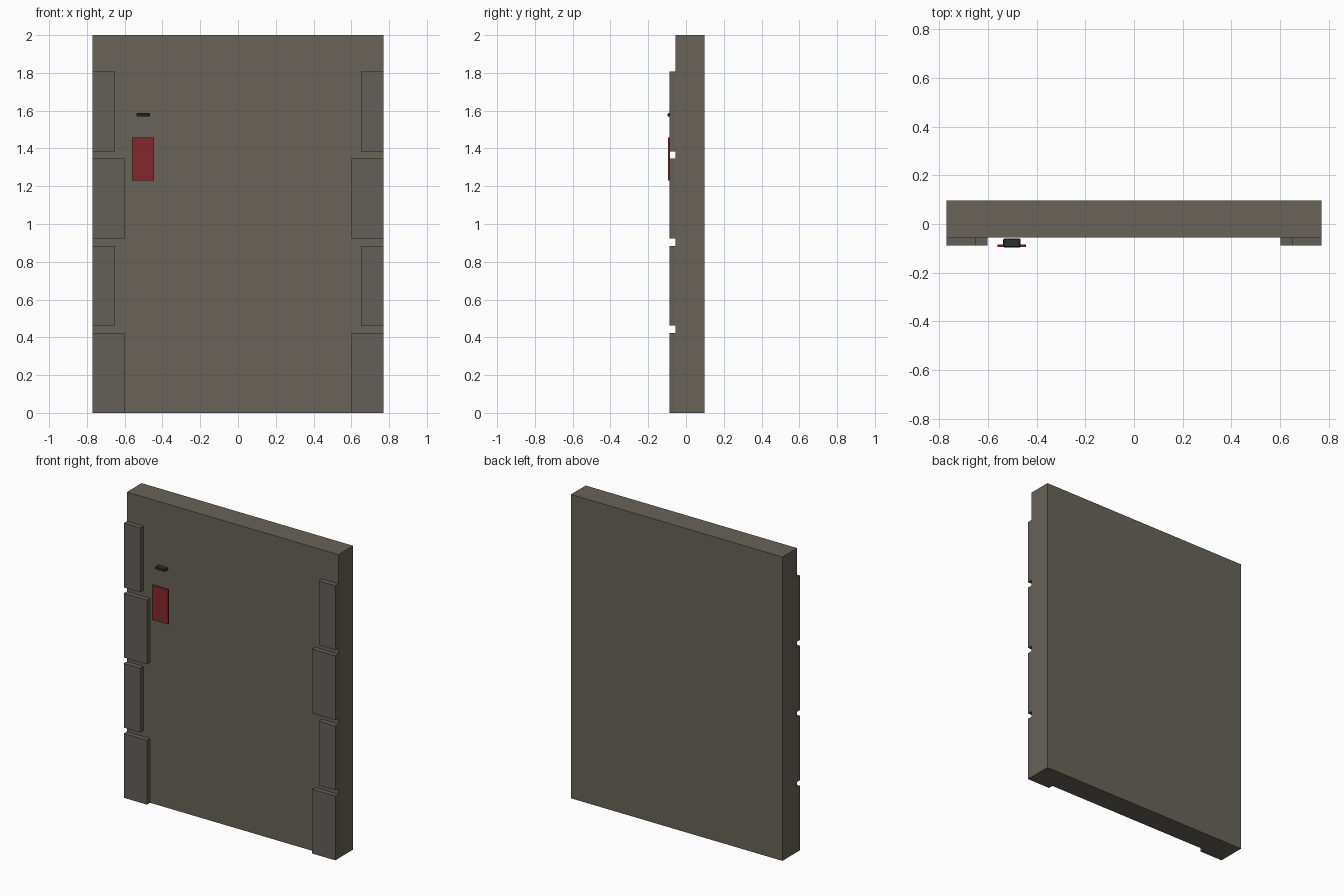
import bpy

if "Cube" in bpy.data.objects:
    bpy.data.objects.remove(bpy.data.objects["Cube"])


def material(name, rgb):
    m = bpy.data.materials.new(name)
    m.diffuse_color = (*rgb, 1)
    m.use_nodes = True
    m.node_tree.nodes["Principled BSDF"].inputs["Base Color"].default_value = m.diffuse_color
    return m


def box(name, x, y, z, mat, bevel=0):
    """Box from (min, max) pairs on each axis."""
    bpy.ops.mesh.primitive_cube_add(
        size=1, location=[(a + b) / 2 for a, b in (x, y, z)])
    o = bpy.context.object
    o.name = name
    o.scale = [b - a for a, b in (x, y, z)]
    bpy.ops.object.transform_apply(location=False, rotation=False, scale=True)
    o.data.materials.append(mat)
    if bevel:
        mod = o.modifiers.new("bevel", 'BEVEL')
        mod.width = bevel
        mod.segments = 1
    return o


plaster = material("wall_stone", (0.14, 0.125, 0.1))
stone = material("corner_stone", (0.125, 0.113, 0.1))
red = material("red_cloth", (0.23, 0.022, 0.025))
iron = material("dark_iron", (0.03, 0.028, 0.028))

HALF = 0.77

# Main wall slab
box("wall", (-HALF, HALF), (-0.056, 0.097), (0, 2), plaster)

# Alternating wide and narrow corner stones on both edges
for i in range(4):
    z = i * 0.4615
    inner = 0.602 if i % 2 == 0 else 0.65
    for side, label in ((-1, "left"), (1, "right")):
        x = sorted((side * inner, side * HALF))
        box(f"corner_stone_{label}_{i + 1}", x, (-0.088, -0.056),
            (z, z + 0.423), stone)

# Hanging cloth and the small bracket above it
box("banner", (-0.561, -0.444), (-0.094, -0.084), (1.23, 1.459), red)
box("bracket", (-0.538, -0.466), (-0.097, -0.06), (1.569, 1.587), iron, 0.004)
